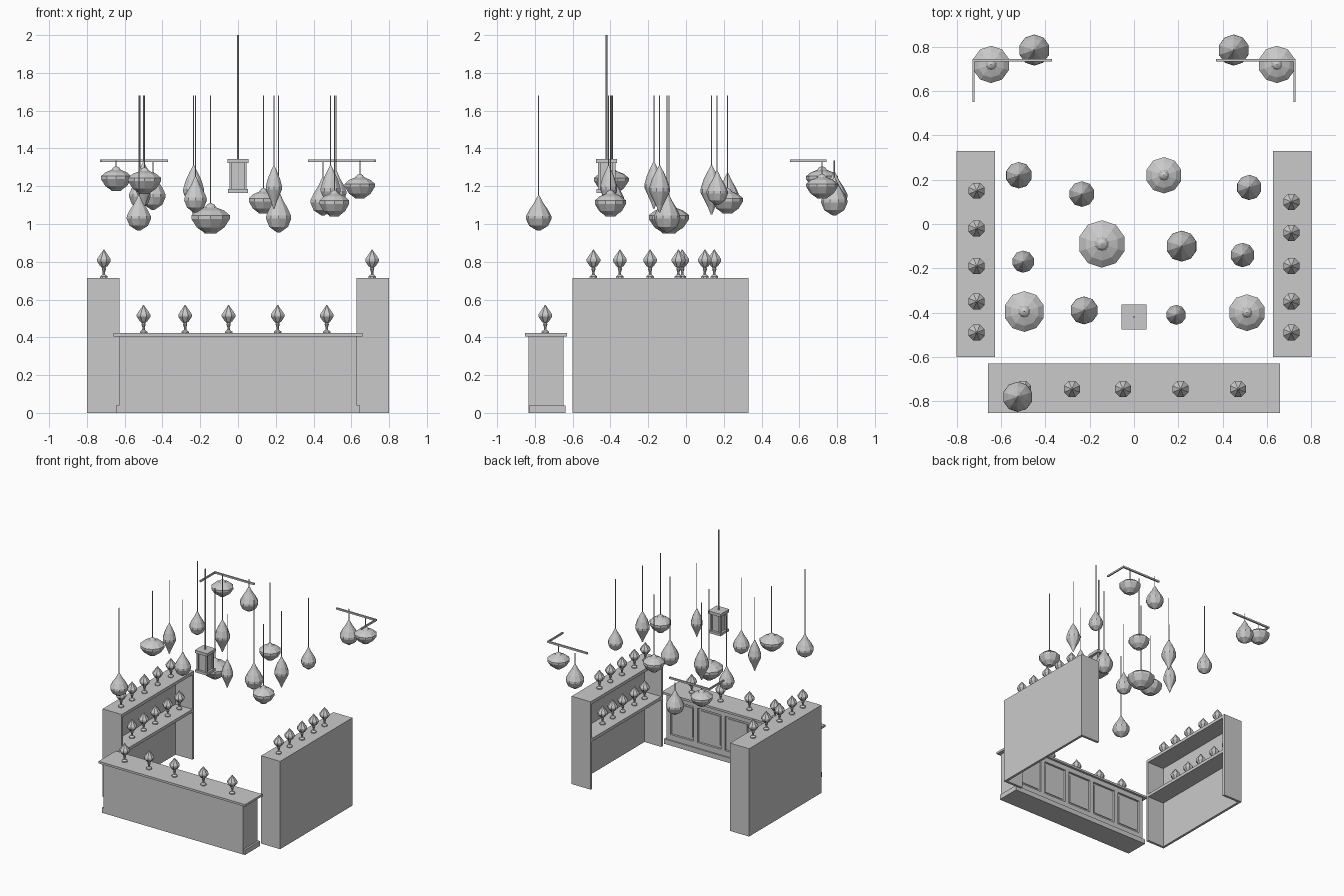
import bpy, bmesh, math
from mathutils import Matrix

cube = bpy.data.objects.get("Cube")
if cube:
    bpy.data.objects.remove(cube)

grey = bpy.data.materials.new("plain grey")
grey.use_nodes = True
grey.diffuse_color = (0.59, 0.59, 0.59, 1)
grey.node_tree.nodes["Principled BSDF"].inputs["Base Color"].default_value = grey.diffuse_color


def finish(bm, name):
    bmesh.ops.recalc_face_normals(bm, faces=bm.faces)
    mesh = bpy.data.meshes.new(name)
    bm.to_mesh(mesh)
    bm.free()
    mesh.materials.append(grey)
    obj = bpy.data.objects.new(name, mesh)
    bpy.context.collection.objects.link(obj)
    return obj


def box(name, x, y, z):
    """Box from three (low, high) ranges."""
    bm = bmesh.new()
    spans = (x, y, z)
    centre = [(a + b) / 2 for a, b in spans]
    size = [abs(b - a) for a, b in spans]
    matrix = Matrix.Translation(centre) @ Matrix.Diagonal(size + [1])
    bmesh.ops.create_cube(bm, size=1, matrix=matrix)
    return finish(bm, name)


def lathe(name, profile, place, radius, height, sides):
    """Faceted turned solid; the profile holds (radius, height) pairs from 0 to 1."""
    bm = bmesh.new()
    px, py, pz = place
    rings = []
    for r, h in profile:
        ring = []
        for i in range(sides):
            a = math.tau * (i + 0.5) / sides
            ring.append(bm.verts.new((px + radius * r * math.cos(a),
                                      py + radius * r * math.sin(a), pz + height * h)))
        rings.append(ring)
    for low, high in zip(rings, rings[1:]):
        for i in range(sides):
            j = (i + 1) % sides
            bm.faces.new((low[i], low[j], high[j], high[i]))
    bm.faces.new(rings[0])
    bm.faces.new(rings[-1])
    return finish(bm, name)


ROD = [(1, 0), (1, 1)]
GOBLET = [(0.55, 0), (0.55, 0.05), (0.2, 0.12), (0.17, 0.2), (0.32, 0.31), (0.25, 0.36),
          (0.55, 0.42), (1, 0.58), (1, 0.66), (0.62, 0.8), (0.25, 0.92), (0.05, 1)]
SHAPES = {
    "bulb": [(0.12, 0), (0.3, 0.04), (0.75, 0.14), (1, 0.34), (0.98, 0.42),
             (0.72, 0.6), (0.38, 0.78), (0.15, 0.94), (0.06, 1)],
    "flat": [(0.3, 0), (0.38, 0.05), (0.72, 0.2), (1, 0.48), (1, 0.6),
             (0.7, 0.76), (0.3, 0.86), (0.2, 0.95), (0.06, 1)],
    "spindle": [(0.06, 0), (0.35, 0.16), (0.72, 0.32), (1, 0.45), (1, 0.52),
                (0.75, 0.7), (0.4, 0.86), (0.15, 0.96), (0.06, 1)],
}


def goblet_lamp(name, x, y, z):
    lathe(name, GOBLET, (x, y, z), 0.039, 0.15, 8)


def hanging_lamp(name, shape, x, y, low, high, radius, ceiling):
    lathe(name, SHAPES[shape], (x, y, low), radius, high - low, 10)
    lathe(name + "_cord", ROD, (x, y, high - 0.01), 0.003, ceiling - high + 0.01, 6)


# Counter with a skirting on the ends and back
box("counter_body", (-0.63, 0.63), (-0.833, -0.665), (0, 0.405))
box("counter_top", (-0.66, 0.66), (-0.852, -0.63), (0.405, 0.422))
box("counter_skirting", (-0.645, 0.645), (-0.832, -0.638), (0, 0.04))

# Frame around the five sunken panels on the counter's back
box("panel_rail_low", (-0.63, 0.63), (-0.665, -0.648), (0.04, 0.085))
box("panel_rail_high", (-0.63, 0.63), (-0.665, -0.648), (0.365, 0.405))
for i in range(6):
    x = -0.612 + i * 0.2448
    box("panel_stile", (x - 0.018, x + 0.018), (-0.665, -0.648), (0.085, 0.365))
for i in range(5):
    x = -0.4896 + i * 0.2448
    box("panel_field", (x - 0.088, x + 0.088), (-0.665, -0.659), (0.105, 0.345))

for x in (-0.5, -0.28, -0.05, 0.21, 0.47):
    goblet_lamp("counter_lamp", x, -0.745, 0.422)

# Display cases, open towards the middle
TOP, SHELF = 0.715, 0.41
for side, label in ((-1, "right"), (1, "left")):
    inner, outer = side * 0.628, side * 0.8
    back = side * 0.78
    box(label + "_case_back", (back, outer), (-0.6, 0.33), (0, TOP))
    box(label + "_case_top", (inner, back), (-0.6, 0.33), (TOP - 0.025, TOP))
    box(label + "_case_shelf", (inner, back), (-0.58, 0.31), (SHELF - 0.025, SHELF))
    for y in (-0.6, 0.31):
        box(label + "_case_end", (inner, back), (y, y + 0.02), (0, TOP - 0.025))

for x, z, rows in ((-0.71, TOP, (0.15, -0.02, -0.19, -0.35, -0.49)),
                   (0.71, TOP, (0.1, -0.04, -0.19, -0.35, -0.49)),
                   (-0.71, SHELF, (0.26, 0.11, -0.05, -0.2, -0.35)),
                   (0.71, SHELF, (0.06, -0.07, -0.2, -0.35, -0.48))):
    for y in rows:
        goblet_lamp("case_lamp", x, y, z)

# Lamps hung from above: shape, x, y, bottom, top, radius
for shape, x, y, low, high, radius in (
        ("bulb", -0.52, 0.22, 1.08, 1.27, 0.06),
        ("bulb", 0.52, 0.165, 1.1, 1.28, 0.057),
        ("bulb", -0.225, -0.39, 1.06, 1.25, 0.063),
        ("bulb", 0.215, -0.1, 0.955, 1.17, 0.07),
        ("bulb", -0.525, -0.78, 0.965, 1.15, 0.068),
        ("spindle", -0.235, 0.135, 1.05, 1.31, 0.058),
        ("spindle", -0.5, -0.17, 1.08, 1.33, 0.05),
        ("spindle", 0.49, -0.14, 1.06, 1.31, 0.055),
        ("spindle", 0.19, -0.41, 1.08, 1.31, 0.045),
        ("flat", 0.135, 0.22, 1.055, 1.19, 0.082),
        ("flat", -0.145, -0.09, 0.95, 1.11, 0.107),
        ("flat", -0.495, -0.395, 1.16, 1.3, 0.092),
        ("flat", 0.51, -0.4, 1.04, 1.18, 0.083)):
    hanging_lamp(shape + "_lamp", shape, x, y, low, high, radius, 1.68)

# Corner brackets, each with two lamps
for side, label, flat_low, bulb_low in ((-1, "right", 1.175, 1.075), (1, "left", 1.135, 1.045)):
    box(label + "_bracket_bar", (side * 0.37, side * 0.73), (0.733, 0.745), (1.328, 1.342))
    box(label + "_bracket_arm", (side * 0.72, side * 0.73), (0.55, 0.733), (1.328, 1.342))
    hanging_lamp(label + "_bracket_flat_lamp", "flat", side * 0.645, 0.72,
                 flat_low, flat_low + 0.13, 0.084, 1.335)
    hanging_lamp(label + "_bracket_bulb_lamp", "bulb", side * 0.45, 0.785,
                 bulb_low, bulb_low + 0.2, 0.07, 1.335)

# Square lantern on a long pole
LY = -0.42
for name, half, low, high in (("lantern_cap", 0.056, 1.322, 1.345),
                              ("lantern_glass", 0.036, 1.185, 1.322),
                              ("lantern_base", 0.054, 1.165, 1.185)):
    box(name, (-half, half), (LY - half, LY + half), (low, high))
for sx in (-1, 1):
    for sy in (-1, 1):
        box("lantern_post", (sx * 0.032, sx * 0.046),
            (LY + sy * 0.032, LY + sy * 0.046), (1.185, 1.322))
lathe("lantern_pole", ROD, (0, LY, 1.345), 0.005, 0.655, 6)
